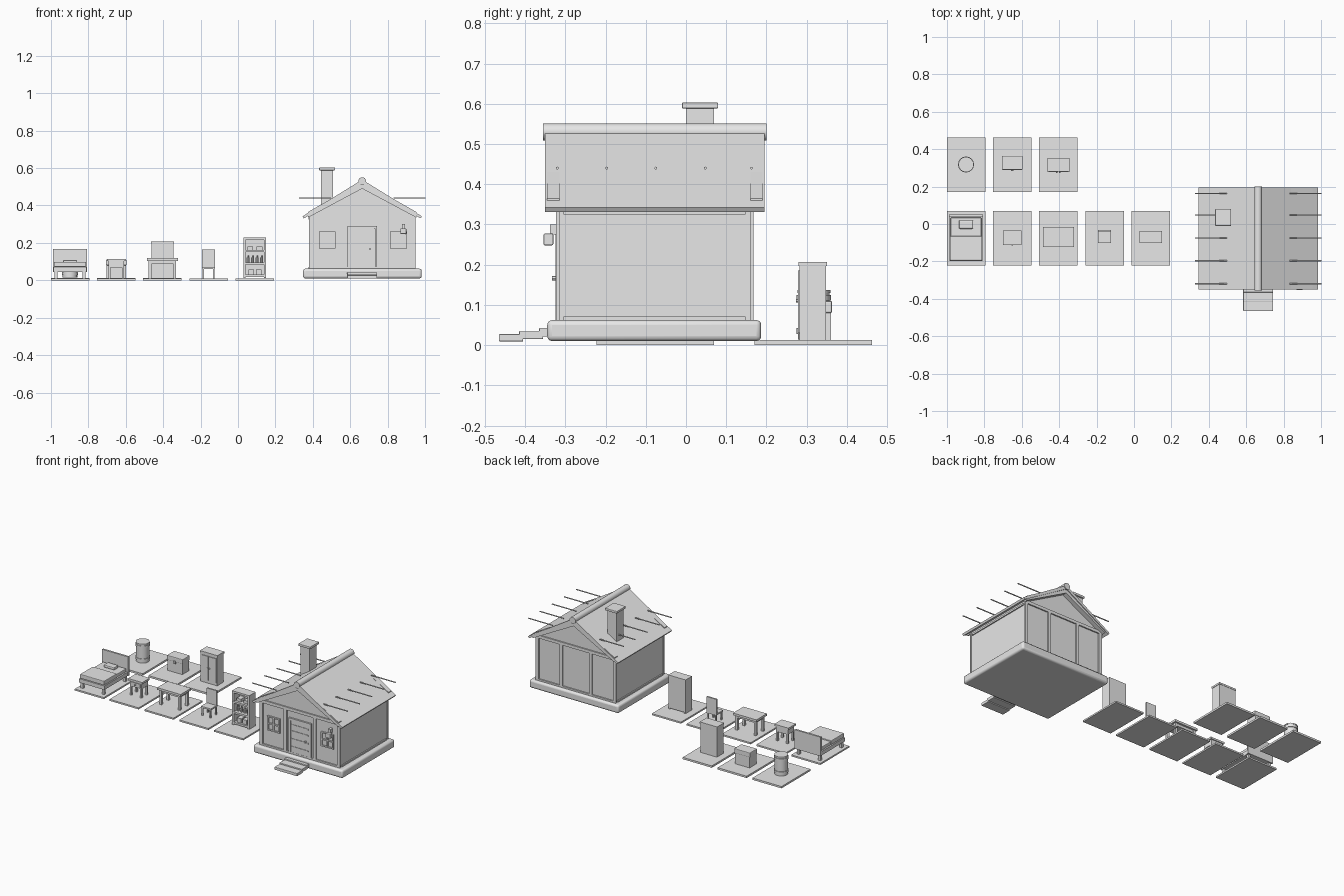
import bpy
from math import pi, atan2, hypot
from mathutils import Vector

cube = bpy.data.objects.get("Cube")
if cube:
    bpy.data.objects.remove(cube, do_unlink=True)

grey = bpy.data.materials.new("plain_grey")
grey.use_nodes = True
tone = (0.8, 0.8, 0.8, 1)
grey.diffuse_color = tone
grey.node_tree.nodes["Principled BSDF"].inputs["Base Color"].default_value = tone


def finish(ob, name, bevel=0, segments=2):
    ob.name = name
    ob.data.materials.append(grey)
    if bevel:
        mod = ob.modifiers.new("bevel", "BEVEL")
        mod.width = bevel
        mod.segments = segments
    return ob


def box(name, x, y, z, bevel=0, segments=2):
    """Box from (min, max) pairs."""
    spans = (x, y, z)
    lo, hi = [min(s) for s in spans], [max(s) for s in spans]
    verts = [(a, b, c) for a in (lo[0], hi[0]) for b in (lo[1], hi[1]) for c in (lo[2], hi[2])]
    faces = [(0, 1, 3, 2), (4, 6, 7, 5), (0, 4, 5, 1), (2, 3, 7, 6), (0, 2, 6, 4), (1, 5, 7, 3)]
    me = bpy.data.meshes.new(name)
    me.from_pydata(verts, [], faces)
    ob = bpy.data.objects.new(name, me)
    bpy.context.collection.objects.link(ob)
    return finish(ob, name, bevel, segments)


def block(name, x, y, z, w, d, h, bevel=0):
    """Box centred on x, y and standing on z."""
    return box(name, (x - w / 2, x + w / 2), (y - d / 2, y + d / 2), (z, z + h), bevel)


def prism(name, profile, y0, y1):
    """Extrude an x-z profile along y."""
    n = len(profile)
    verts = [(x, y, z) for y in (y0, y1) for x, z in profile]
    faces = [tuple(range(n)), tuple(range(2 * n - 1, n - 1, -1))]
    faces += [(i, i + n, (i + 1) % n + n, (i + 1) % n) for i in range(n)]
    me = bpy.data.meshes.new(name)
    me.from_pydata(verts, [], faces)
    ob = bpy.data.objects.new(name, me)
    bpy.context.collection.objects.link(ob)
    return finish(ob, name)


def rod(name, centre, radius, length, axis="Z", sides=16):
    turn = {"X": (0, pi / 2, 0), "Y": (pi / 2, 0, 0), "Z": (0, 0, 0)}[axis]
    bpy.ops.mesh.primitive_cylinder_add(vertices=sides, radius=radius, depth=length,
                                        location=centre, rotation=turn)
    ob = finish(bpy.context.object, name)
    bpy.ops.object.shade_smooth_by_angle()
    return ob


def smooth(ob):
    bpy.ops.object.select_all(action="DESELECT")
    ob.select_set(True)
    bpy.context.view_layer.objects.active = ob
    bpy.ops.object.shade_smooth_by_angle()


def legs(name, x, y, z, dx, dy, size, h):
    for sx in (-1, 1):
        for sy in (-1, 1):
            block(name, x + sx * dx, y + sy * dy, z, size, size, h)


# House shell
HX, FRONT, BACK = 0.664, -0.315, 0.16
smooth(box("house_base", (0.348, 0.982), (-0.345, 0.187), (0.01, 0.062), 0.012, 3))
prism("house_walls", [(0.385, 0.06), (0.943, 0.06), (0.943, 0.35), (HX, 0.52), (0.385, 0.35)], FRONT, BACK)
prism("roof", [(0.345, 0.342), (HX, 0.538), (0.983, 0.342), (0.976, 0.331), (HX, 0.515), (0.352, 0.331)],
      -0.35, 0.195)
rod("ridge_roll", (HX, -0.0775, 0.53), 0.021, 0.555, "Y")

# Timber frame on both gables
for wall, out in ((FRONT, -1), (BACK, 1)):
    edge = wall + out * 0.008
    for x in (0.39, 0.56, 0.768, 0.938):
        box("wall_post", (x - 0.01, x + 0.01), (wall, edge), (0.06, 0.335))
    box("wall_beam", (0.38, 0.948), (wall, edge), (0.333, 0.352))
    box("wall_sill", (0.38, 0.948), (wall, edge), (0.06, 0.072))
    for s in (-1, 1):
        prism("gable_rafter", [(HX + s * 0.29, 0.365), (HX, 0.53), (HX, 0.49), (HX + s * 0.29, 0.335)],
              wall, wall + out * 0.03)

# Side wall rails
for x, out in ((0.385, -1), (0.943, 1)):
    for z in (0.06, 0.325):
        box("side_rail", (x, x + out * 0.007), (-0.305, 0.148), (z, z + 0.011))

# Rods through the roof
for y in (-0.32, -0.197, -0.075, 0.048, 0.163):
    for s in (-1, 1):
        rod("roof_rod", (HX + s * 0.253, y, 0.44), 0.0035, 0.17, "X", 8)

# Chimney
box("chimney", (0.443, 0.508), (0, 0.07), (0.38, 0.59))
box("chimney_cap", (0.434, 0.519), (-0.01, 0.08), (0.588, 0.603), 0.003)

# Steps
for i in range(3):
    box("step", (0.584, 0.744), (-0.465 + i * 0.05, -0.405 + i * 0.05),
        (0.009 + i * 0.006, 0.027 + i * 0.008), 0.002)

# Door
box("door", (0.6, 0.727), (FRONT, -0.322), (0.06, 0.28))
for x in (0.586, 0.732):
    box("door_post", (x, x + 0.012), (FRONT, -0.325), (0.06, 0.28))
box("door_lintel", (0.586, 0.744), (FRONT, -0.326), (0.277, 0.29))
for z in (0.105, 0.155, 0.205, 0.245):
    box("door_strap", (0.602, 0.725), (FRONT, -0.325), (z, z + 0.007))
rod("door_knob", (0.706, -0.327, 0.166), 0.006, 0.012, "Y", 8)

# Windows
for x, z in ((0.478, 0.215), (0.858, 0.215)):
    box("window_pane", (x - 0.04, x + 0.04), (FRONT, -0.318), (z - 0.045, z + 0.045))
    for s in (-1, 0, 1):
        block("window_bar", x + s * 0.04, -0.32, z - 0.045, 0.009, 0.01, 0.09)
        block("window_rail", x, -0.32, z + s * 0.042 - 0.004, 0.088, 0.01, 0.008)

# Wall lantern
box("lantern_bracket", (0.876, 0.892), (FRONT, -0.338), (0.275, 0.3))
box("lantern", (0.868, 0.9), (-0.354, -0.33), (0.248, 0.277), 0.003)

# Display tiles
ROW1, ROW2 = -0.0765, 0.3165
COLS = [-0.898 + i * 0.247 for i in range(5)]
for row, count, top in ((ROW1, 5, 0.01), (ROW2, 3, 0.012)):
    for x in COLS[:count]:
        block("tile", x, row, 0, 0.206, 0.293, top)

# Bed
bx = COLS[0]
block("bed_frame", bx, -0.075, 0.045, 0.178, 0.245, 0.025)
block("mattress", bx, -0.078, 0.07, 0.164, 0.225, 0.022, 0.004)
block("blanket", bx, -0.13, 0.072, 0.172, 0.13, 0.027, 0.004)
block("pillow", bx, -0.003, 0.09, 0.076, 0.045, 0.018, 0.006)
block("headboard", bx, 0.045, 0.045, 0.184, 0.012, 0.122)
legs("bed_leg", bx, -0.075, 0.01, 0.075, 0.108, 0.016, 0.04)

# Nightstand
nx = COLS[1]
block("nightstand_top", nx, -0.073, 0.103, 0.1, 0.076, 0.012)
block("nightstand_body", nx, -0.073, 0.068, 0.084, 0.064, 0.036)
block("nightstand_drawer", nx, -0.106, 0.074, 0.068, 0.006, 0.024)
rod("nightstand_knob", (nx, -0.112, 0.086), 0.005, 0.008, "Y", 8)
legs("nightstand_leg", nx, -0.073, 0.01, 0.036, 0.026, 0.012, 0.06)

# Table
tx = COLS[2]
block("table_top", tx, -0.07, 0.104, 0.166, 0.106, 0.014)
block("table_apron", tx, -0.07, 0.088, 0.138, 0.08, 0.016)
legs("table_leg", tx, -0.07, 0.01, 0.066, 0.037, 0.015, 0.094)

# Chair
cx = COLS[3]
block("chair_seat", cx, -0.067, 0.06, 0.07, 0.068, 0.01)
block("chair_back", cx, -0.038, 0.07, 0.07, 0.01, 0.094)
legs("chair_leg", cx, -0.067, 0.01, 0.028, 0.027, 0.009, 0.05)

# Bottle shelf
sx = COLS[4]
block("shelf_back", sx, -0.041, 0.02, 0.12, 0.008, 0.208)
for s in (-1, 1):
    block("shelf_side", sx + s * 0.055, -0.069, 0.012, 0.012, 0.063, 0.216)
for z in (0.018, 0.084, 0.15, 0.216):
    block("shelf_board", sx, -0.069, z, 0.122, 0.064, 0.012)
for i in range(4):
    x = sx - 0.036 + i * 0.024
    rod("bottle", (x, -0.075, 0.108), 0.008, 0.026, sides=10)
    rod("bottle_neck", (x, -0.075, 0.126), 0.004, 0.012, sides=8)
for s in (-1, 1):
    block("shelf_box", sx + s * 0.02, -0.07, 0.03, 0.03, 0.04, 0.028)
    block("shelf_book", sx + s * 0.025, -0.065, 0.162, 0.03, 0.04, 0.018)

# Barrel
rod("barrel", (bx, 0.318, 0.075), 0.039, 0.122, sides=16)
for z in (0.035, 0.118):
    rod("barrel_band", (bx, 0.318, z), 0.043, 0.014, sides=16)
rod("barrel_rim", (bx, 0.318, 0.133), 0.041, 0.007, sides=16)

# Chest
block("chest_body", nx, 0.3265, 0.012, 0.104, 0.068, 0.07)
block("chest_lid", nx, 0.3265, 0.08, 0.112, 0.074, 0.03, 0.004)
block("chest_lock", nx, 0.288, 0.07, 0.012, 0.01, 0.018)

# Wardrobe
block("wardrobe_body", tx, 0.315, 0.012, 0.118, 0.066, 0.186)
block("wardrobe_top", tx, 0.315, 0.196, 0.124, 0.07, 0.011)
for s in (-1, 1):
    block("wardrobe_door", tx + s * 0.028, 0.281, 0.03, 0.05, 0.006, 0.155)
    rod("wardrobe_knob", (tx + s * 0.008, 0.277, 0.11), 0.004, 0.008, "Y", 8)
